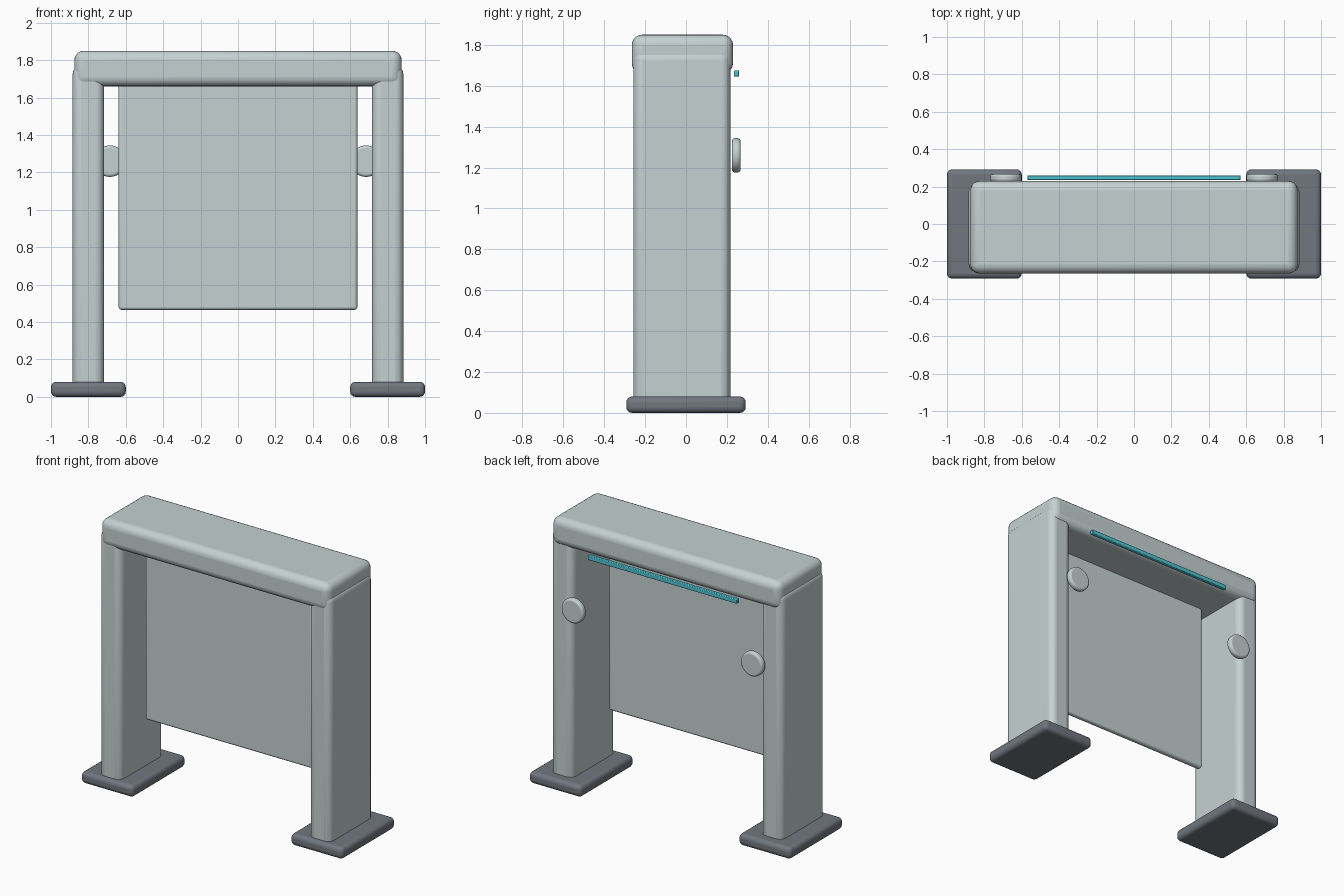
import bpy, math

if "Cube" in bpy.data.objects:
    bpy.data.objects.remove(bpy.data.objects["Cube"])


def material(name, rgb):
    m = bpy.data.materials.new(name)
    m.diffuse_color = (*rgb, 1)
    m.use_nodes = True
    m.node_tree.nodes["Principled BSDF"].inputs["Base Color"].default_value = m.diffuse_color
    return m


PALE = material("pale grey", (0.56, 0.64, 0.645))
DARK = material("dark slate", (0.165, 0.185, 0.215))
TEAL = material("teal", (0.08, 0.55, 0.65))


def finish(ob, name, mat, bevel, segments):
    ob.name = name
    ob.data.materials.append(mat)
    mod = ob.modifiers.new("rounding", 'BEVEL')
    mod.width = bevel
    mod.segments = segments
    mod.limit_method = 'ANGLE'
    mod.angle_limit = math.radians(40)
    bpy.ops.object.shade_smooth_by_angle(angle=math.radians(35))
    return ob


def box(name, lo, hi, mat, bevel, segments=4):
    centre = [(a + b) / 2 for a, b in zip(lo, hi)]
    bpy.ops.mesh.primitive_cube_add(size=1, location=centre)
    ob = bpy.context.object
    ob.scale = [b - a for a, b in zip(lo, hi)]
    bpy.ops.object.transform_apply(location=False, rotation=False, scale=True)
    return finish(ob, name, mat, bevel, segments)


# Header beam and hanging panel
box("header_beam", (-0.875, -0.265, 1.66), (0.875, 0.23, 1.85), PALE, 0.05, 5)
box("hanging_panel", (-0.638, -0.105, 0.465), (0.638, -0.065, 1.70), PALE, 0.015)

# Light bar behind the header
box("light_bar", (-0.57, 0.235, 1.645), (0.57, 0.26, 1.675), TEAL, 0.004, 2)

# Legs, foot pads and round sensors on both sides
for side, s in (("left", -1), ("right", 1)):
    def span(a, b):
        return sorted((s * a, s * b))

    x0, x1 = span(0.717, 0.884)
    box(side + "_leg", (x0, -0.258, 0.03), (x1, 0.217, 1.77), PALE, 0.045, 5)
    x0, x1 = span(0.60, 1.0)
    box(side + "_foot_pad", (x0, -0.292, 0), (x1, 0.292, 0.08), DARK, 0.028)
    bpy.ops.mesh.primitive_cylinder_add(
        vertices=40, radius=0.084, depth=0.042,
        location=(s * 0.685, 0.246, 1.26), rotation=(math.pi / 2, 0, 0))
    finish(bpy.context.object, side + "_round_sensor", PALE, 0.014, 3)
